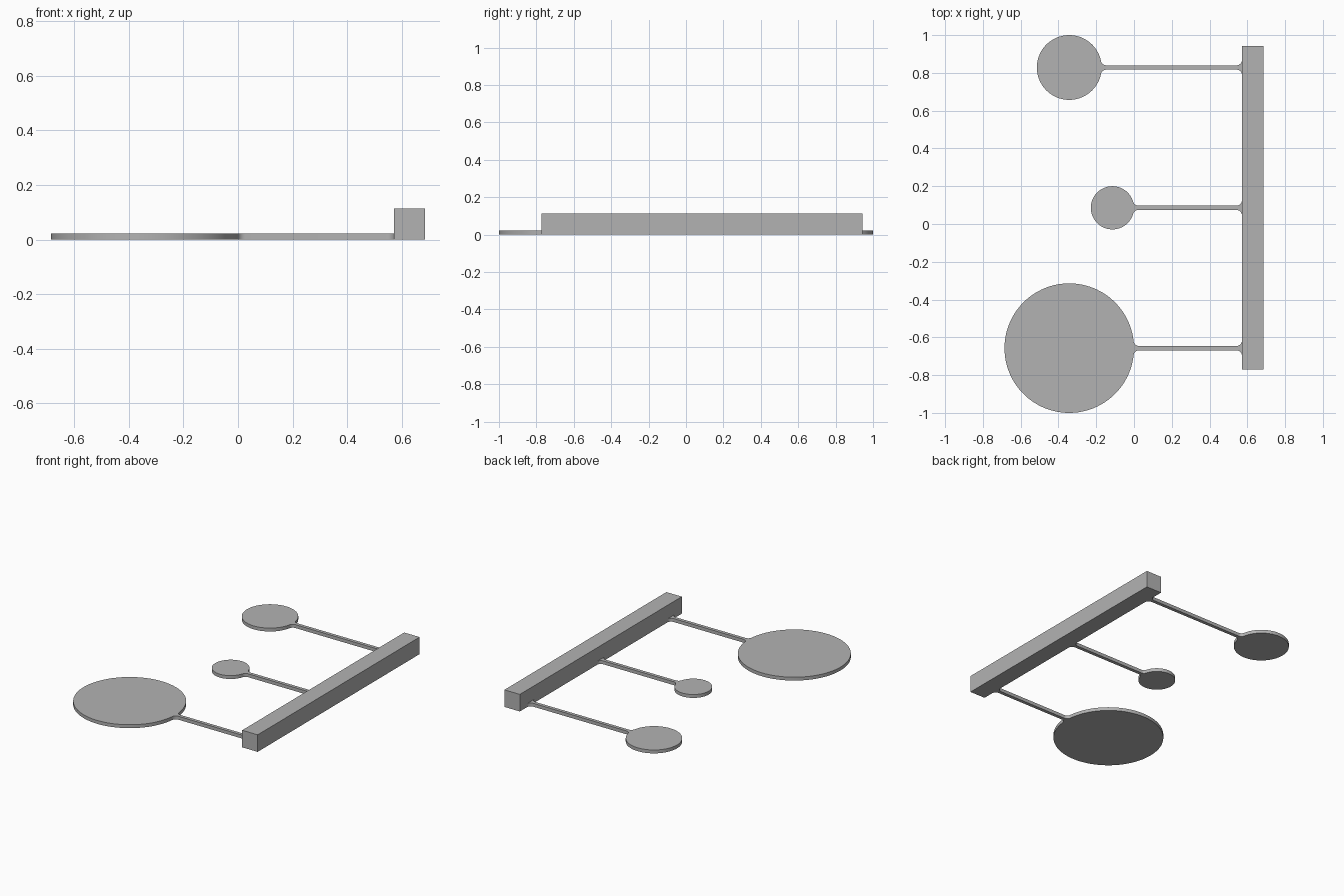
import bpy
import bmesh
from math import sin, cos, pi, sqrt, asin, radians

cube = bpy.data.objects.get("Cube")
if cube:
    bpy.data.objects.remove(cube, do_unlink=True)

UNIT = 2 / 17.5        # width of the square bar
THICK = 0.2            # paddle thickness, in units
HALF = 0.1             # half width of an arm
FILLET = 0.25          # radius of the rounded joints
BAR_FACE = 5.0         # x where the arms meet the bar

grey = bpy.data.materials.new("plain grey")
grey.use_nodes = True
colour = (0.45, 0.45, 0.45, 1)
grey.diffuse_color = colour
grey.node_tree.nodes["Principled BSDF"].inputs["Base Color"].default_value = colour


def arc(cx, cy, r, start, end, steps):
    """Points along a circular arc, both ends included."""
    angles = [start + (end - start) * i / steps for i in range(steps + 1)]
    return [(cx + r * cos(a), cy + r * sin(a)) for a in angles]


def extrude_outline(name, points, height, smooth=True):
    """Solid made from a flat outline standing on the ground."""
    bm = bmesh.new()
    base = bm.faces.new([bm.verts.new((x * UNIT, y * UNIT, 0)) for x, y in points])
    top = bmesh.ops.extrude_face_region(bm, geom=[base], use_keep_orig=True)["geom"]
    verts = [v for v in top if isinstance(v, bmesh.types.BMVert)]
    bmesh.ops.translate(bm, verts=verts, vec=(0, 0, height * UNIT))
    bmesh.ops.recalc_face_normals(bm, faces=bm.faces)
    mesh = bpy.data.meshes.new(name)
    bm.to_mesh(mesh)
    bm.free()
    mesh.materials.append(grey)
    obj = bpy.data.objects.new(name, mesh)
    bpy.context.collection.objects.link(obj)
    if smooth:
        bpy.ops.object.select_all(action="DESELECT")
        obj.select_set(True)
        bpy.context.view_layer.objects.active = obj
        bpy.ops.object.shade_smooth_by_angle(angle=radians(30))
    return obj


def paddle(name, cx, cy, radius):
    """Round plate with an arm, filleted at the plate and at the bar."""
    offset = HALF + FILLET
    tilt = asin(offset / (radius + FILLET))
    fx = sqrt((radius + FILLET) ** 2 - offset ** 2)
    # upper half, from the bar round to the far side of the plate
    upper = arc(BAR_FACE - FILLET - cx, offset, FILLET, 0, -pi / 2, 8)
    upper += arc(fx, offset, FILLET, -pi / 2, tilt - pi, 8)
    upper += arc(0, 0, radius, tilt, pi, 48)[1:]
    lower = [(x, -y) for x, y in reversed(upper[:-1])]
    return extrude_outline(name, [(x + cx, y + cy) for x, y in upper + lower], THICK)


# Three round paddles
paddle("large_paddle", -3, -5.75, 3)
paddle("small_paddle", -1, 0.75, 1)
paddle("medium_paddle", -3, 7.25, 1.5)

# Square bar joining the arms
extrude_outline("bar", [(5, -6.75), (6, -6.75), (6, 8.25), (5, 8.25)], 1, smooth=False)
